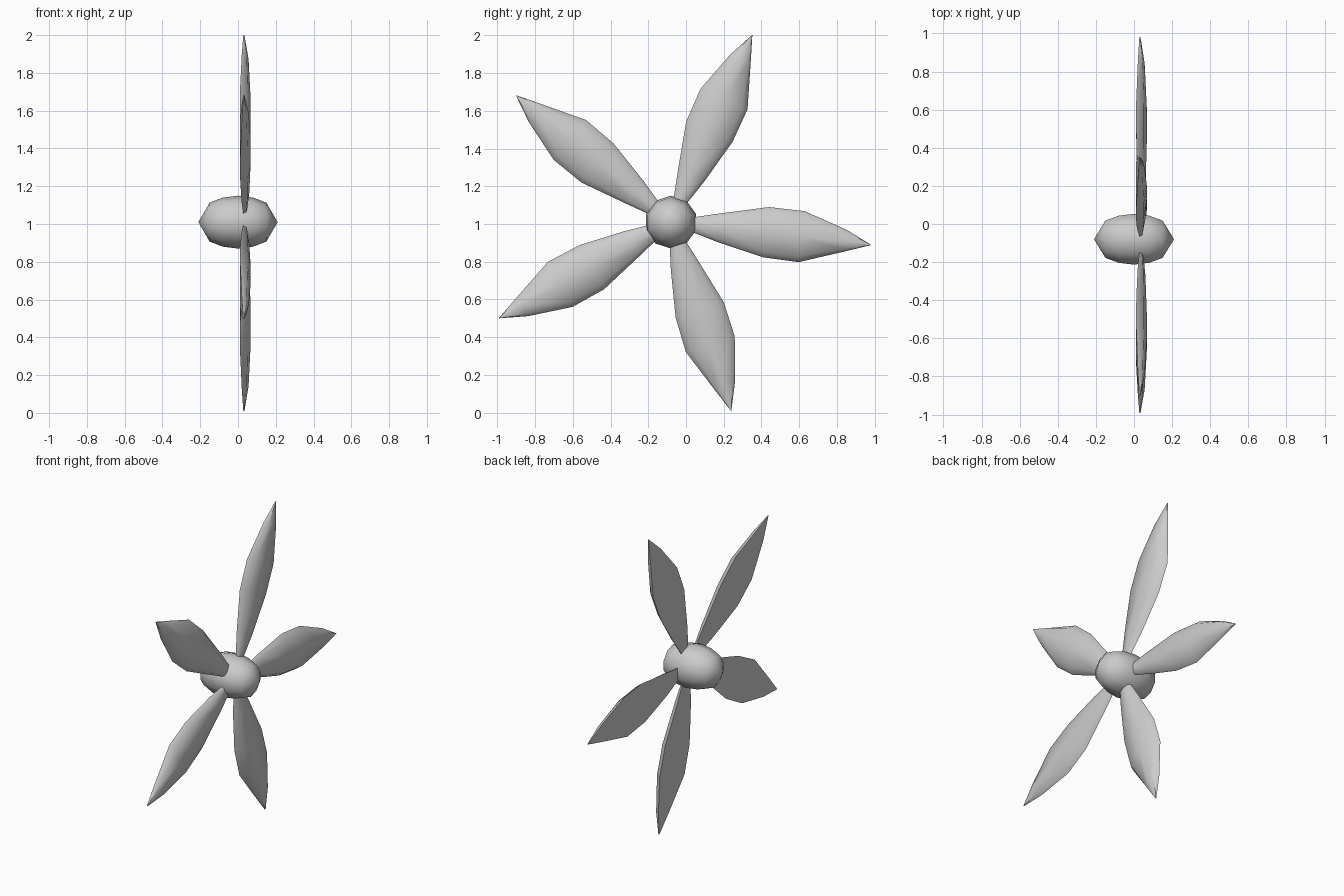
import bpy, bmesh, math
from mathutils import Matrix, Vector

if "Cube" in bpy.data.objects:
    bpy.data.objects.remove(bpy.data.objects["Cube"], do_unlink=True)

CENTRE = Vector((0, -0.08, 1.01))

grey = bpy.data.materials.new("light_grey")
grey.use_nodes = True
colour = (0.6, 0.6, 0.6, 1)
grey.diffuse_color = colour
grey.node_tree.nodes["Principled BSDF"].inputs["Base Color"].default_value = colour


def finish(name, bm, angle):
    bmesh.ops.remove_doubles(bm, verts=bm.verts, dist=0.0005)
    bmesh.ops.recalc_face_normals(bm, faces=bm.faces)
    mesh = bpy.data.meshes.new(name)
    bm.to_mesh(mesh)
    bm.free()
    mesh.materials.append(grey)
    obj = bpy.data.objects.new(name, mesh)
    bpy.context.collection.objects.link(obj)
    bpy.ops.object.select_all(action='DESELECT')
    obj.select_set(True)
    bpy.context.view_layer.objects.active = obj
    bpy.ops.object.shade_smooth_by_angle(angle=math.radians(angle))
    return obj


def loft(bm, sections):
    """Skin closed rings of equal point count."""
    rings = [[bm.verts.new(p) for p in s] for s in sections]
    n = len(rings[0])
    for a, b in zip(rings, rings[1:]):
        for i in range(n):
            j = (i + 1) % n
            bm.faces.new((a[i], a[j], b[j], b[i]))
    return rings


# Hub: pointed spindle along x
bm = bmesh.new()
half = [(0.15, 0.103), (0.08, 0.13)]
profile = [(-x, r) for x, r in half] + [(0, 0.14)] + half[::-1]
SIDES = 10
rings = loft(bm, [[CENTRE + Vector((x, r * math.sin(math.tau * i / SIDES),
                                    r * math.cos(math.tau * i / SIDES)))
                   for i in range(SIDES)] for x, r in profile])
for ring, tip_x in ((rings[0], -0.21), (rings[-1], 0.21)):
    tip = bm.verts.new(CENTRE + Vector((tip_x, 0, 0)))
    for i in range(SIDES):
        bm.faces.new((ring[i], ring[(i + 1) % SIDES], tip))
finish("hub", bm, 80)

# Blade stations: distance, left width, right width, back x, front x
stations = [
    (0.06, 0.025, 0.025, 0.036, 0.044),
    (0.14, 0.042, 0.042, 0.028, 0.050),
    (0.27, 0.076, 0.077, 0.020, 0.060),
    (0.52, 0.138, 0.130, 0.012, 0.067),
    (0.71, 0.138, 0.134, 0.011, 0.067),
    (0.94, 0.066, 0.052, 0.020, 0.056),
    (1.08, 0.001, 0.001, 0.028, 0.034),
]


def blade(name, degrees, shift):
    bm = bmesh.new()
    turn = Matrix.Translation(CENTRE) @ Matrix.Rotation(math.radians(degrees), 4, 'X')
    sections = []
    for d, left, right, back, front in stations:
        # Flat back, sharp rim and domed front
        shoulder = back + 0.72 * (front - back)
        section = [(back, left), (shoulder, left * 0.78), (front, 0),
                   (shoulder, -right * 0.78), (back, -right)]
        sections.append([turn @ Vector((x, d + shift, w)) for x, w in section])
    rings = loft(bm, sections)
    bm.faces.new(rings[0])
    bm.faces.new(rings[-1])
    finish(name, bm, 50)


# Five blades, each seated slightly differently in the hub
seats = [(66.5, 0), (140.7, -0.02), (209.2, -0.037), (287.7, -0.03), (353.5, -0.013)]
for number, (degrees, shift) in enumerate(seats, 1):
    blade(f"blade_{number}", degrees, shift)
